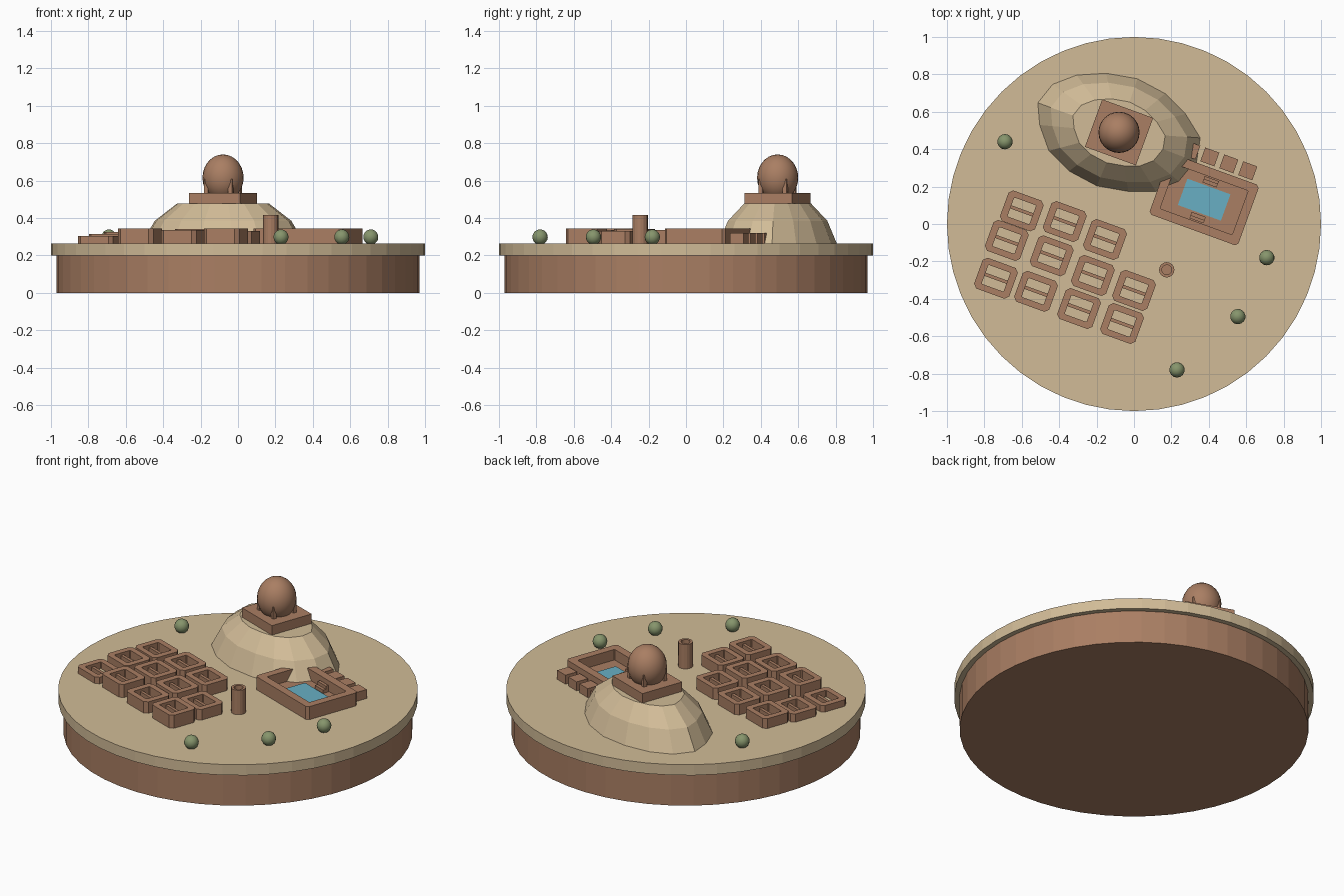
import bpy, bmesh, math
from mathutils import Vector, Matrix

if "Cube" in bpy.data.objects:
    bpy.data.objects.remove(bpy.data.objects["Cube"], do_unlink=True)


def material(name, rgb):
    m = bpy.data.materials.new(name)
    m.use_nodes = True
    m.diffuse_color = (*rgb, 1)
    m.node_tree.nodes["Principled BSDF"].inputs["Base Color"].default_value = (*rgb, 1)
    return m


SAND = material("sand", (0.64, 0.5, 0.31))
BRICK = material("clay brick", (0.4, 0.21, 0.125))
WATER = material("pool water", (0.14, 0.43, 0.55))
LEAF = material("leaf green", (0.24, 0.3, 0.15))

GROUND = 0.265
TURN = math.radians(-20)      # street grid is turned against the axes
GRID = Matrix.Rotation(TURN, 4, 'Z')


def finish(name, bm, mat, loc=(0, 0, 0), turned=False, smooth=False):
    bmesh.ops.recalc_face_normals(bm, faces=bm.faces)
    me = bpy.data.meshes.new(name)
    bm.to_mesh(me)
    bm.free()
    me.materials.append(mat)
    if smooth:
        me.shade_smooth()
    ob = bpy.data.objects.new(name, me)
    ob.location = loc
    if turned:
        ob.rotation_euler.z = TURN
    bpy.context.collection.objects.link(ob)
    return ob


def on_grid(centre, u, v):
    p = GRID @ Vector((u, v, 0))
    return centre[0] + p.x, centre[1] + p.y


def box(name, mat, xy, w, d, z0, z1):
    bm = bmesh.new()
    bmesh.ops.create_cube(bm, size=1)
    bmesh.ops.scale(bm, vec=(w, d, z1 - z0), verts=bm.verts)
    return finish(name, bm, mat, (*xy, (z0 + z1) / 2), turned=True)


def cylinder(name, mat, r, z0, z1, sides):
    bm = bmesh.new()
    bmesh.ops.create_cone(bm, cap_ends=True, segments=sides, radius1=r, radius2=r, depth=z1 - z0)
    return finish(name, bm, mat, (0, 0, (z0 + z1) / 2))


def chamfered(w, d, c):
    """Rectangle outline with cut corners, counter-clockwise."""
    x, y = w / 2, d / 2
    return [(x, c - y), (x, y - c), (x - c, y), (c - x, y),
            (-x, y - c), (-x, c - y), (c - x, -y), (x - c, -y)]


def circle(r, n):
    return [(r * math.cos(math.tau * i / n), r * math.sin(math.tau * i / n)) for i in range(n)]


def tube(name, mat, outer, inner, xy, z0, z1, floor=None):
    """Wall ring between two outlines; floor is the height of the inner bottom."""
    bm = bmesh.new()
    low = z0 if floor is None else floor
    loops = [[bm.verts.new((x, y, z)) for x, y in line]
             for line, z in ((outer, z0), (outer, z1), (inner, z1), (inner, low))]
    n = len(outer)
    pairs = list(zip(loops, loops[1:]))
    if floor is None:
        pairs.append((loops[3], loops[0]))
    else:
        bm.faces.new(loops[3])
        bm.faces.new(loops[0])
    for a, b in pairs:
        for i in range(n):
            j = (i + 1) % n
            bm.faces.new((a[i], a[j], b[j], b[i]))
    return finish(name, bm, mat, (*xy, 0), turned=True)


# Round base and sandy ground slab
cylinder("base", BRICK, 0.97, 0, 0.2, 48)
cylinder("ground", SAND, 1.0, 0.2, GROUND, 48)

# Faceted mound, rings shrinking towards a flat top
HILL = (-0.08, 0.49)
outline = [(-0.52, 0.65), (-0.44, 0.75), (-0.31, 0.8), (-0.15, 0.81), (0.02, 0.78),
           (0.17, 0.7), (0.28, 0.59), (0.36, 0.46), (0.34, 0.33), (0.25, 0.22),
           (0.12, 0.17), (-0.03, 0.17), (-0.2, 0.2), (-0.35, 0.28), (-0.46, 0.39), (-0.51, 0.53)]
bm = bmesh.new()
rings = []
for z, s in ((GROUND - 0.01, 1), (0.385, 0.83), (0.477, 0.56)):
    rings.append([bm.verts.new(((x - HILL[0]) * s, (y - HILL[1]) * s, z)) for x, y in outline])
for a, b in zip(rings, rings[1:]):
    for i in range(len(a)):
        j = (i + 1) % len(a)
        bm.faces.new((a[i], a[j], b[j], b[i]))
bm.faces.new(rings[0])
bm.faces.new(rings[-1])
finish("mound", bm, SAND, (*HILL, 0))

# Shrine on the mound: platform, egg-shaped dome, four corner buttresses
box("shrine_platform", BRICK, HILL, 0.29, 0.27, 0.46, 0.535)
bm = bmesh.new()
bmesh.ops.create_uvsphere(bm, u_segments=24, v_segments=14, radius=1)
bmesh.ops.scale(bm, vec=(0.11, 0.11, 0.125), verts=bm.verts)
bmesh.ops.bisect_plane(bm, geom=bm.verts[:] + bm.edges[:] + bm.faces[:], plane_co=(0, 0, -0.085),
                       plane_no=(0, 0, -1), clear_outer=True)
finish("shrine_dome", bm, BRICK, (*HILL, 0.615), smooth=True)
for k in range(4):
    a = math.radians(45 + 90 * k)
    box("shrine_buttress", BRICK, on_grid(HILL, 0.097 * math.cos(a), 0.097 * math.sin(a)),
        0.022, 0.022, 0.53, 0.608)

# Great bath: walled court, sunken floor, pool and two flights of steps
BATH = (0.375, 0.13)
tube("bath_walls", BRICK, chamfered(0.505, 0.345, 0.015), chamfered(0.41, 0.25, 0.004),
     BATH, GROUND - 0.005, 0.345, floor=0.28)
box("bath_pool", WATER, BATH, 0.245, 0.15, 0.278, 0.286)
for side in (-1, 1):
    for step in range(2):
        box("bath_step", BRICK, on_grid(BATH, 0, side * (0.093 + 0.018 * step)),
            0.08, 0.018, 0.278, 0.3 + 0.02 * step)

# Row of storerooms behind the bath
for k in range(4):
    box("storeroom", BRICK, on_grid((0.456, 0.34), 0.108 * (k - 1.5), 0), 0.08, 0.078, 0.26, 0.32)

# Courtyard houses, each a wall ring with a lower cross wall
houses = [(-0.6, 0.07, 0.325), (-0.37, 0.013, 0.33), (-0.155, -0.083, 0.335),
          (-0.68, -0.088, 0.315), (-0.44, -0.17, 0.335), (-0.22, -0.275, 0.34),
          (0, -0.355, 0.33), (-0.738, -0.29, 0.305), (-0.524, -0.36, 0.345),
          (-0.294, -0.452, 0.335), (-0.064, -0.532, 0.345)]
for x, y, top in houses:
    tube("house_walls", BRICK, chamfered(0.2, 0.175, 0.02), chamfered(0.125, 0.108, 0.004),
         (x, y), GROUND - 0.005, top)
    box("house_cross_wall", BRICK, (x, y), 0.13, 0.018, 0.26, top - 0.015)

# Hollow round well tower
tube("well_tower", BRICK, circle(0.041, 16), circle(0.026, 16), (0.175, -0.245), 0.26, 0.415, floor=0.3)

# Round shrubs
for x, y in ((-0.69, 0.44), (0.71, -0.18), (0.555, -0.495), (0.23, -0.78)):
    bm = bmesh.new()
    bmesh.ops.create_uvsphere(bm, u_segments=14, v_segments=10, radius=0.041)
    finish("shrub", bm, LEAF, (x, y, 0.298), smooth=True)
